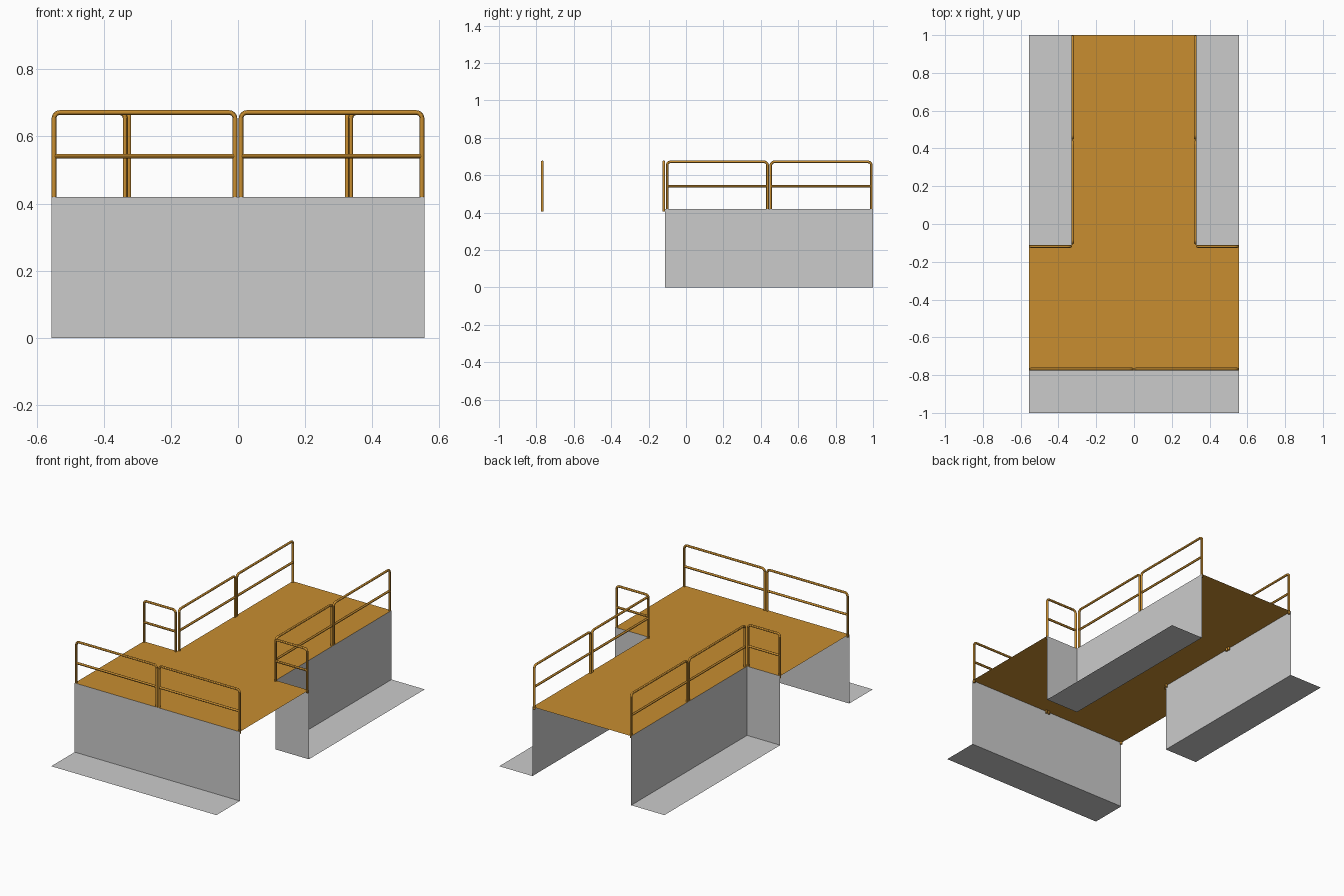
import bpy, bmesh
from math import sin, cos, pi
from mathutils import Vector

if "Cube" in bpy.data.objects:
    bpy.data.objects.remove(bpy.data.objects["Cube"])

W, N = 0.555, 0.332            # half width of platform head, half width of its neck
F, S, B = -0.775, -0.112, 1.0  # head front edge, shoulder, back edge
H, TOP, MID = 0.42, 0.678, 0.541
R, BEND = 0.007, 0.018         # tube radius, centreline bend radius

orange = bpy.data.materials.new("orange_paint")
orange.diffuse_color = (0.58, 0.27, 0.03, 1)
orange.use_nodes = True
orange.node_tree.nodes["Principled BSDF"].inputs["Base Color"].default_value = orange.diffuse_color


def sheet(name, faces, mat=None):
    """Flat object made from a few polygons, shared corners welded."""
    bm = bmesh.new()
    for pts in faces:
        bm.faces.new([bm.verts.new(p) for p in pts])
    bmesh.ops.remove_doubles(bm, verts=bm.verts, dist=1e-5)
    me = bpy.data.meshes.new(name)
    bm.to_mesh(me)
    bm.free()
    ob = bpy.data.objects.new(name, me)
    bpy.context.collection.objects.link(ob)
    if mat:
        me.materials.append(mat)
    return ob


def drop(name, a, b, out):
    """Wall from deck edge a-b down to the ground, then a ground strip going outward."""
    a, b, out = Vector((*a, 0)), Vector((*b, 0)), Vector((*out, 0))
    up = Vector((0, 0, H))
    sheet(name + "_wall", [(a, b, b + up, a + up)])
    if out.length:
        sheet(name + "_ground_strip", [(a + out, b + out, b, a)])


def railing(name, a, b):
    """Bent tube frame with a mid rail; a and b are the outer ends in plan."""
    a, b = Vector((*a, 0)), Vector((*b, 0))
    d = (b - a).normalized()
    length = (b - a).length
    lo, hi, zt = R, length - R, TOP - R
    arc = [i * pi / 2 / 6 for i in range(7)]
    frame = [(lo, 0.405)]
    frame += [(lo + BEND * (1 - cos(t)), zt - BEND * (1 - sin(t))) for t in arc]
    frame += [(hi - BEND * (1 - sin(t)), zt - BEND * (1 - cos(t))) for t in arc]
    frame += [(hi, 0.405)]
    cu = bpy.data.curves.new(name, 'CURVE')
    cu.dimensions = '3D'
    cu.bevel_depth = R
    cu.bevel_resolution = 4
    cu.use_fill_caps = True
    for path in (frame, [(lo, MID), (hi, MID)]):
        sp = cu.splines.new('POLY')
        sp.points.add(len(path) - 1)
        for p, (s, z) in zip(sp.points, path):
            v = a + d * s
            p.co = (v.x, v.y, z, 1)
    cu.materials.append(orange)
    ob = bpy.data.objects.new(name, cu)
    bpy.context.collection.objects.link(ob)
    bpy.ops.object.select_all(action='DESELECT')
    ob.select_set(True)
    bpy.context.view_layer.objects.active = ob
    bpy.ops.object.convert(target='MESH')
    bpy.ops.object.shade_smooth_by_angle()


# T-shaped deck
sheet("deck", [[(x, y, H) for x, y in ((-W, F), (W, F), (W, S), (N, S),
                                       (N, B), (-N, B), (-N, S), (-W, S))]], orange)

# Front wall and strip
drop("front", (-W, F), (W, F), (0, -1 - F))

for side, s in (("right", 1), ("left", -1)):
    # Neck and shoulder walls, wound so they face outward
    neck = [(s * N, S), (s * N, B)][::s]
    shoulder = [(s * W, S), (s * N, S)][::s]
    drop(side + "_neck", *neck, (s * (W - N), 0))
    drop(side + "_shoulder", *shoulder, (0, 0))
    # Railings just inside the deck edges
    railing(side + "_front_railing", (s * 0.002, F + R), (s * W, F + R))
    railing(side + "_shoulder_railing", (s * (N - 0.003), S - R), (s * W, S - R))
    railing(side + "_neck_railing_1", (s * (N - R), -0.108), (s * (N - R), 0.443))
    railing(side + "_neck_railing_2", (s * (N - R), 0.447), (s * (N - R), 0.998))
